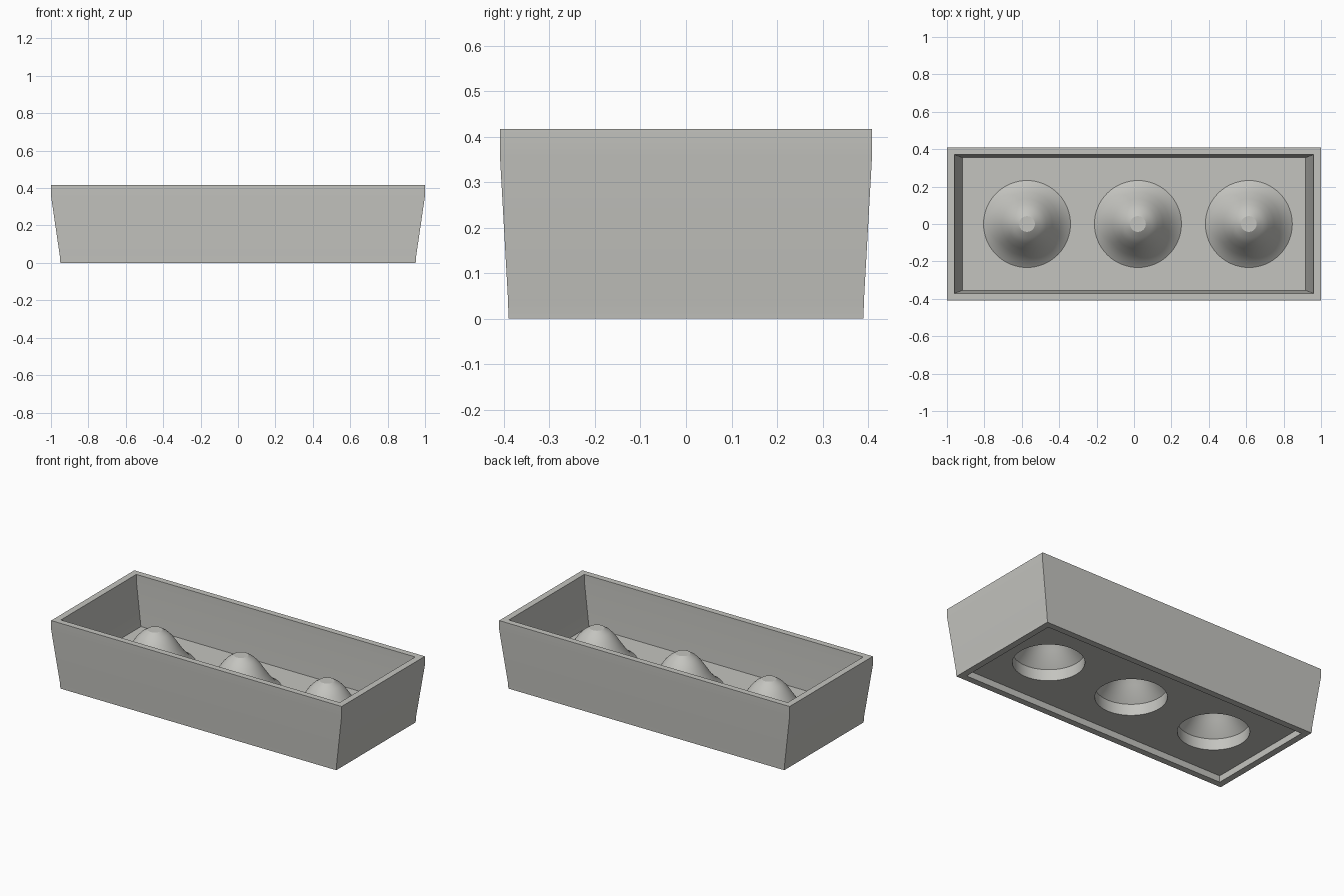
import bpy, bmesh, math

if "Cube" in bpy.data.objects:
    bpy.data.objects.remove(bpy.data.objects["Cube"])

FLOOR, RECESS = 0.11, 0.04          # heights of floor top and underside
CENTRES = (-0.572, 0.021, 0.614)    # mound positions along x
SEGMENTS = 64

clay = bpy.data.materials.new("pale grey")
clay.diffuse_color = (0.55, 0.55, 0.52, 1)
clay.use_nodes = True
clay.node_tree.nodes["Principled BSDF"].inputs["Base Color"].default_value = clay.diffuse_color


def finish(name, bm):
    bmesh.ops.recalc_face_normals(bm, faces=bm.faces)
    mesh = bpy.data.meshes.new(name)
    bm.to_mesh(mesh)
    bm.free()
    obj = bpy.data.objects.new(name, mesh)
    bpy.context.collection.objects.link(obj)
    mesh.materials.append(clay)
    return obj


def activate(obj):
    bpy.ops.object.select_all(action='DESELECT')
    obj.select_set(True)
    bpy.context.view_layer.objects.active = obj


def bridge(bm, rings):
    for a, b in zip(rings, rings[1:]):
        n = len(a)
        for i in range(n):
            bm.faces.new((a[i], a[(i + 1) % n], b[(i + 1) % n], b[i]))


# Planter box: rectangular rings from the underside, up the outside, down the inside
sections = [
    (0.91, 0.35, RECESS), (0.91, 0.35, 0), (0.95, 0.39, 0), (0.953, 0.391, 0.04),
    (1.0, 0.409, 0.36), (1.0, 0.409, 0.417), (0.96, 0.371, 0.417),
    (0.957, 0.37, 0.36), (0.917, 0.355, FLOOR),
]
bm = bmesh.new()
rings = [[bm.verts.new((sx * x, sy * y, z))
          for sx, sy in ((-1, -1), (1, -1), (1, 1), (-1, 1))] for x, y, z in sections]
bridge(bm, rings)
bm.faces.new(rings[0])
bm.faces.new(rings[-1])
box = finish("planter_box", bm)

# Round openings through the floor
for x in CENTRES:
    bpy.ops.mesh.primitive_cylinder_add(vertices=SEGMENTS, radius=0.2, depth=0.2,
                                        location=(x, 0, FLOOR - 0.03))
    cutter = bpy.context.object
    cutter.name = "hole_cutter"
    cutter.hide_render = True
    activate(box)
    mod = box.modifiers.new("hole", 'BOOLEAN')
    mod.operation = 'DIFFERENCE'
    mod.solver = 'EXACT'
    mod.object = cutter
    bpy.ops.object.modifier_apply(modifier=mod.name)
    bpy.data.objects.remove(cutter)
activate(box)
bpy.ops.object.shade_smooth_by_angle(angle=math.radians(30))

# Hollow bell-shaped mounds over the openings: inner skin and outer skin
inner = [(0.2, FLOOR), (0.165, 0.145), (0.13, 0.19), (0.095, 0.235), (0.06, 0.275), (0.03, 0.295)]
outer = [(0.2325, FLOOR), (0.205, 0.13), (0.17, 0.17), (0.135, 0.222),
         (0.105, 0.267), (0.075, 0.298), (0.042, 0.32)]
for i, x in enumerate(CENTRES):
    bm = bmesh.new()
    rings = [[bm.verts.new((x + r * math.cos(2 * math.pi * k / SEGMENTS),
                            r * math.sin(2 * math.pi * k / SEGMENTS), z))
              for k in range(SEGMENTS)] for r, z in inner[::-1] + outer]
    bridge(bm, rings)
    bm.faces.new(rings[0])
    bm.faces.new(rings[-1])
    activate(finish(f"drainage_mound_{i + 1}", bm))
    bpy.ops.object.shade_smooth_by_angle(angle=math.radians(25))
